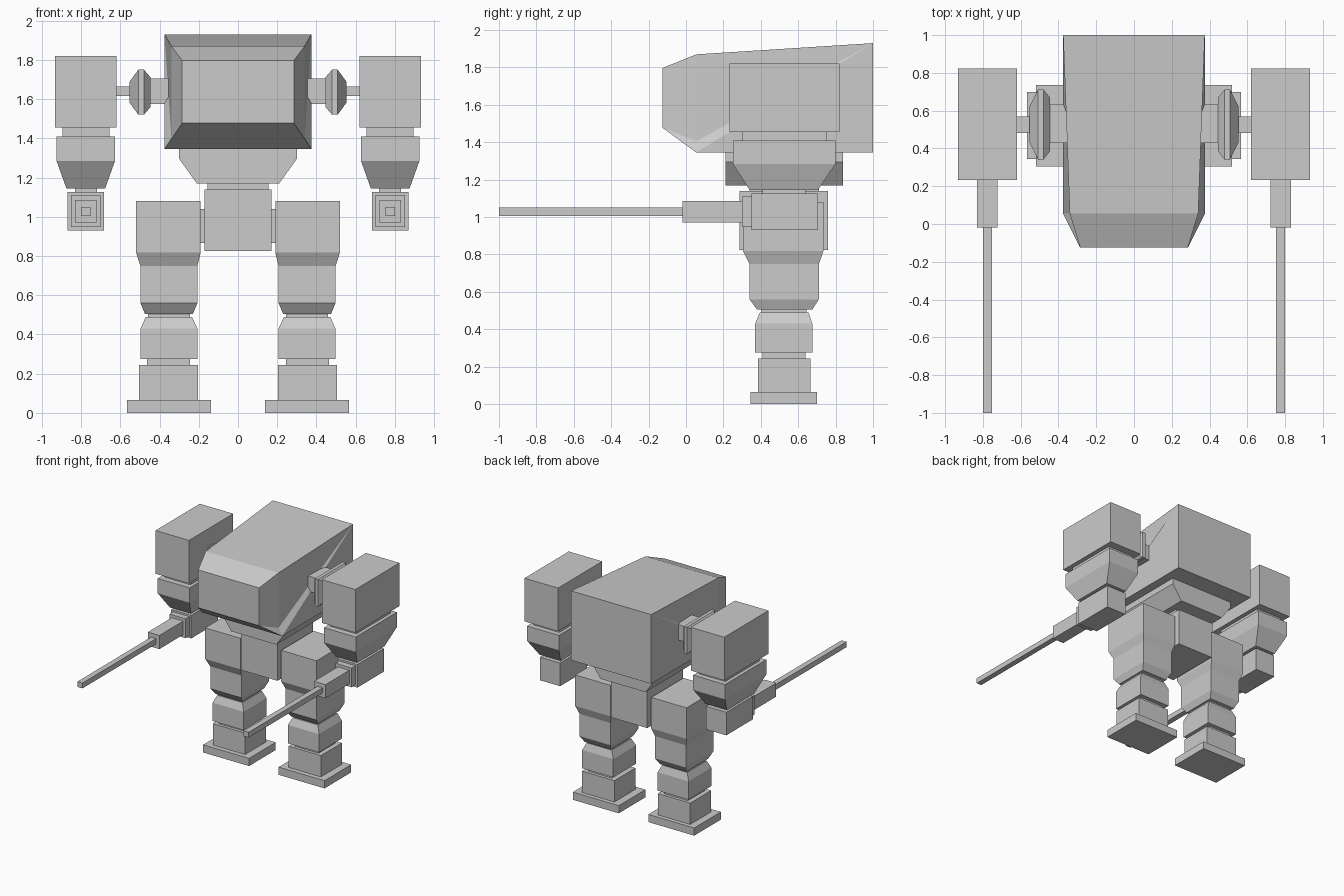
import bpy


def make(name, verts, faces, mirror=False):
    """Mesh object from points, optionally mirrored to the other side."""
    me = bpy.data.meshes.new(name)
    me.from_pydata(verts, [], faces)
    ob = bpy.data.objects.new(name, me)
    bpy.context.collection.objects.link(ob)
    import bmesh
    bm = bmesh.new()
    bm.from_mesh(me)
    bmesh.ops.recalc_face_normals(bm, faces=bm.faces)
    bm.to_mesh(me)
    bm.free()
    if mirror:
        ob.modifiers.new("Mirror", 'MIRROR').use_mirror_merge = False
    return ob


def stack(name, rings, axis='z', mirror=True):
    """Loft of rectangles: each ring is (position, a0, a1, b0, b1)."""
    verts, faces = [], []
    for p, a0, a1, b0, b1 in rings:
        for a, b in ((a0, b0), (a1, b0), (a1, b1), (a0, b1)):
            verts.append({'z': (a, b, p), 'x': (p, a, b), 'y': (a, p, b)}[axis])
    for i in range(0, 4 * (len(rings) - 1), 4):
        faces += [(i + k, i + (k + 1) % 4, i + 4 + (k + 1) % 4, i + 4 + k)
                  for k in range(4)]
    n = len(verts)
    faces += [(3, 2, 1, 0), (n - 4, n - 3, n - 2, n - 1)]
    return make(name, verts, faces, mirror)


def box(name, x0, x1, y0, y1, z0, z1, mirror=True):
    return stack(name, [(z0, x0, x1, y0, y1), (z1, x0, x1, y0, y1)], 'z', mirror)


# Hull: right half points, then the mirrored left half
half = [(.285, -.125, 1.477), (.285, -.125, 1.797),   # front face
        (.34, .055, 1.87), (.34, .055, 1.405),        # cheek
        (.375, .055, 1.345),                          # chin corner
        (.375, 1, 1.345), (.375, 1, 1.93)]            # back
hull = half + [(-x, y, z) for x, y, z in half]
side = [(0, 3, 2, 1), (3, 6, 2), (3, 4, 6), (4, 5, 6), (0, 4, 3)]
faces = side + [tuple(i + 7 for i in reversed(f)) for f in side]
faces += [(a, b, b + 7, a + 7) for a, b in
          ((0, 1), (1, 2), (2, 6), (6, 5), (5, 4), (4, 0))]
make("hull", hull, faces)

# Waist and pelvis
stack("waist", [(1.17, -.21, .21, .21, .84), (1.295, -.3, .3, .21, .84),
                (1.36, -.3, .3, .21, .84)], mirror=False)
box("waist_neck", -.155, .155, .34, .71, 1.13, 1.18, False)
box("pelvis", -.17, .17, .285, .76, .825, 1.14, False)
box("hip_axle", .16, .2, .41, .65, .865, 1.04)

# Legs
stack("thigh", [(.505, .23, .475, .38, .675), (.56, .207, .497, .34, .71),
                (.748, .207, .497, .34, .71), (.818, .19, .52, .305, .735),
                (1.08, .19, .52, .305, .735)])
box("knee", .245, .46, .405, .645, .48, .515)
stack("shin", [(.275, .207, .497, .37, .675), (.43, .207, .497, .37, .675),
               (.49, .235, .47, .395, .655)])
box("ankle_neck", .245, .465, .41, .64, .235, .285)
box("ankle", .203, .505, .385, .665, .065, .245)
box("foot", .138, .567, .345, .70, 0, .065)

# Shoulders
box("shoulder_mount", .33, .47, .43, .635, 1.575, 1.705)
stack("shoulder_disc", [(.445, .385, .67, 1.56, 1.71), (.48, .34, .713, 1.52, 1.75),
                        (.508, .34, .713, 1.52, 1.75), (.552, .43, .625, 1.58, 1.69)], 'x')
box("shoulder_axle", .54, .63, .482, .57, 1.615, 1.665)

# Arms
box("upper_arm", .62, .933, .232, .822, 1.455, 1.82)
box("elbow", .655, .895, .3, .755, 1.4, 1.465)
stack("forearm", [(1.145, .677, .875, .34, .705), (1.285, .627, .925, .25, .8),
                  (1.41, .627, .925, .25, .8)])
box("wrist", .72, .832, .41, .64, 1.115, 1.155)

# Guns
box("gun_body", .682, .87, .35, .705, .93, 1.125)
box("gun_collar", .7, .852, .3, .36, .947, 1.11)
box("gun_sleeve", .722, .83, -.018, .31, .97, 1.085)
box("gun_barrel", .753, .8, -1, 0, 1.005, 1.05)
